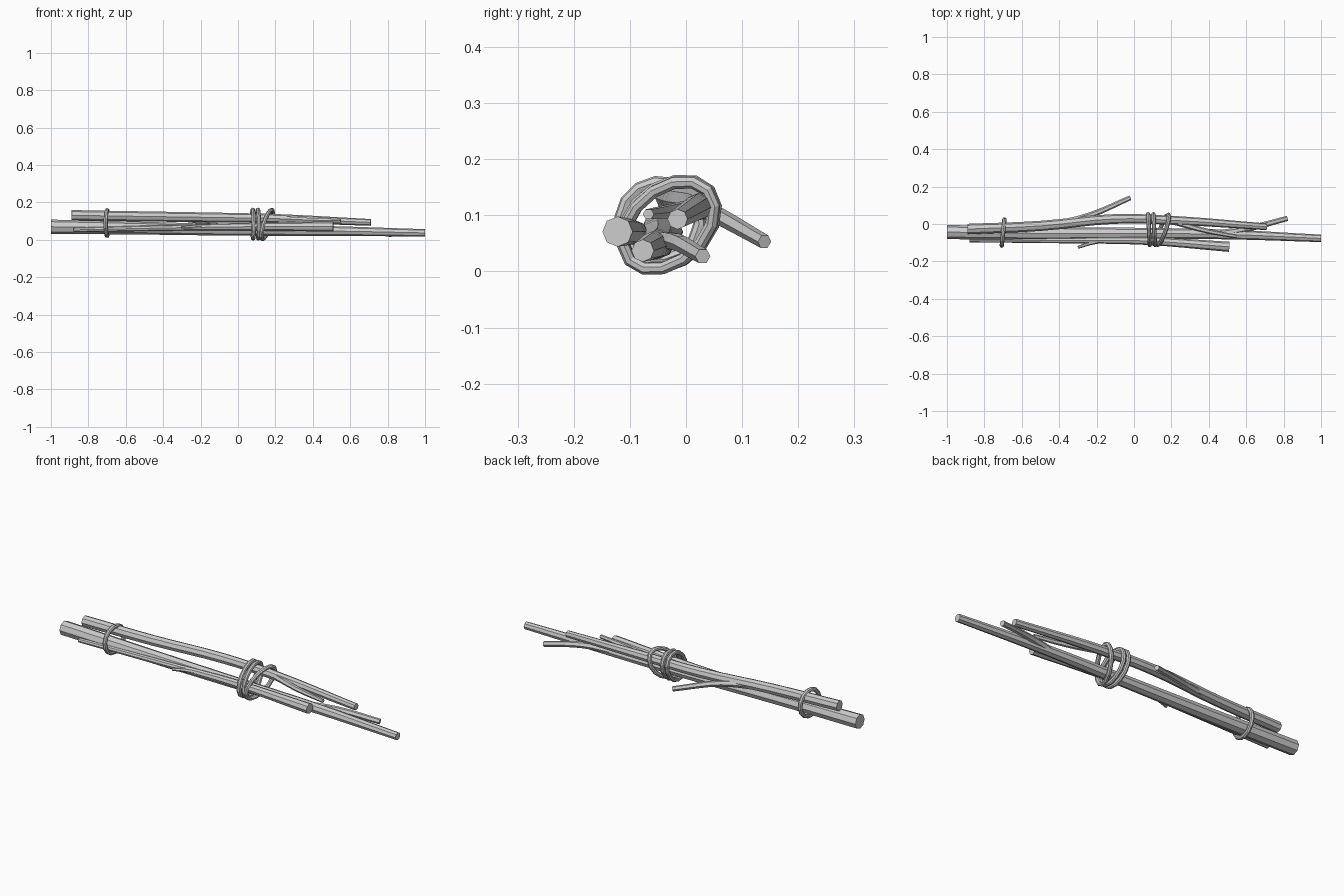
import bpy
from math import cos, sin, radians, tau

cube = bpy.data.objects.get("Cube")
if cube:
    bpy.data.objects.remove(cube, do_unlink=True)

grey = bpy.data.materials.new("plain grey")
grey.use_nodes = True
COLOUR = (0.6, 0.6, 0.6, 1)
grey.diffuse_color = COLOUR
grey.node_tree.nodes["Principled BSDF"].inputs["Base Color"].default_value = COLOUR


def sweep(name, points, sides=8, steps=4, closed=False):
    """Faceted tube through (x, y, z, radius) points, converted to a mesh."""
    curve = bpy.data.curves.new(name, "CURVE")
    curve.dimensions = "3D"
    curve.bevel_depth = 1
    curve.bevel_resolution = sides // 2 - 2
    curve.use_fill_caps = True
    curve.resolution_u = steps
    spline = curve.splines.new("POLY" if closed else "BEZIER")
    knots = spline.points if closed else spline.bezier_points
    knots.add(len(points) - 1)
    for knot, (x, y, z, r) in zip(knots, points):
        knot.co = (x, y, z, 1) if closed else (x, y, z)
        knot.radius = r
        if not closed:
            knot.handle_left_type = knot.handle_right_type = "AUTO"
    spline.use_cyclic_u = closed
    spline.use_smooth = False
    obj = bpy.data.objects.new(name, curve)
    bpy.context.collection.objects.link(obj)
    curve.materials.append(grey)
    bpy.ops.object.select_all(action="DESELECT")
    obj.select_set(True)
    bpy.context.view_layer.objects.active = obj
    bpy.ops.object.convert(target="MESH")
    bpy.ops.object.shade_flat()


def cord_loop(name, x, centre, size, roll, lean_y=0, lean_z=0, count=14):
    """Oval cord around the bundle, leaning along x with y and z."""
    points = []
    for i in range(count):
        a = tau * i / count
        u, v = size[0] * cos(a), size[1] * sin(a)
        dy = u * cos(roll) - v * sin(roll)
        dz = u * sin(roll) + v * cos(roll)
        points.append((x + lean_y * dy + lean_z * dz, centre[0] + dy, centre[1] + dz, 0.0115))
    sweep(name, points, sides=8, closed=True)


# Three main sticks
sweep("long_stick", [(-1, -.043, .07, .038), (-.5, -.05, .062, .034), (0, -.05, .052, .03),
                     (.5, -.056, .047, .026), (1, -.077, .037, .02)])
sweep("upper_stick", [(-.89, -.027, .131, .028), (-.5, -.01, .125, .027), (-.1, .027, .119, .026),
                      (.2, .02, .114, .024), (.71, -.015, .093, .018)])
sweep("short_stick", [(-.88, -.086, .053, .012), (-.3, -.088, .065, .016),
                      (.05, -.09, .07, .021), (.51, -.122, .071, .027)])

# Side twigs growing from the sticks
sweep("long_stick_twig", [(.45, -.052, .05, .018), (.62, -.022, .054, .016), (.82, .03, .027, .014)], 6)
sweep("back_twig", [(-.42, -.005, .12, .02), (-.24, .045, .105, .016), (-.02, .14, .053, .013)], 6)
sweep("upper_twig", [(.22, .01, .113, .016), (.38, -.035, .106, .013), (.55, -.067, .102, .01)], 6)
sweep("short_stick_twig", [(-.14, -.088, .068, .011), (-.22, -.1, .07, .01), (-.3, -.125, .067, .008)], 6)

# Cord bindings: one at the thick end, three wraps near the middle
cord_loop("end_binding", -.7, (-.046, .09), (.071, .069), radians(20), lean_y=.1)
for i, x in enumerate((.08, .108)):
    cord_loop("middle_binding_%d" % (i + 1), x, (-.03, .084), (.093, .066), radians(40), lean_y=-.05)
cord_loop("slanted_binding", .155, (-.031, .082), (.093, .064), radians(42), lean_y=.26, lean_z=.22)
